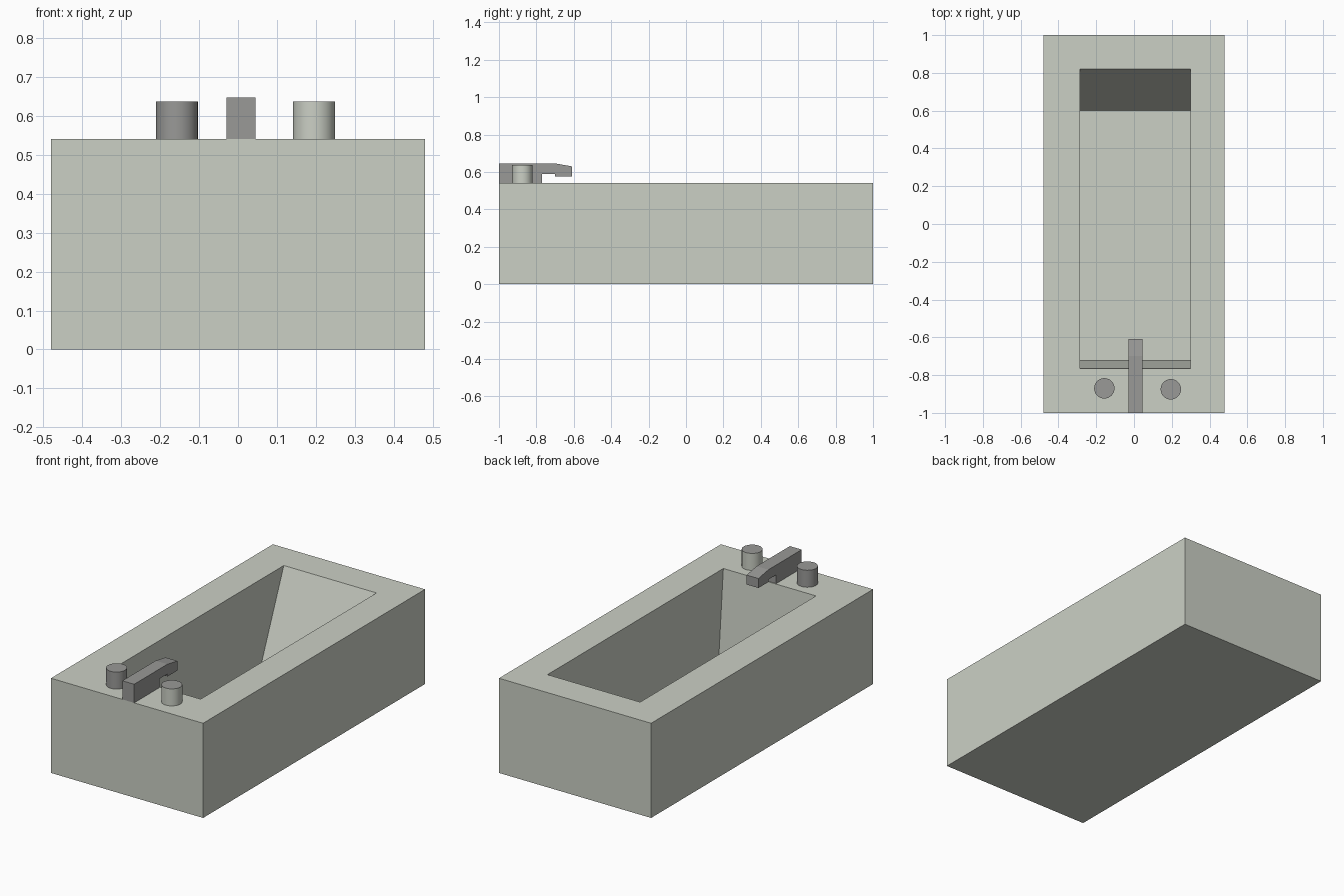
import bpy, bmesh

if "Cube" in bpy.data.objects:
    bpy.data.objects.remove(bpy.data.objects["Cube"])


def material(name, rgb):
    m = bpy.data.materials.new(name)
    m.diffuse_color = (*rgb, 1)
    m.use_nodes = True
    m.node_tree.nodes["Principled BSDF"].inputs["Base Color"].default_value = m.diffuse_color
    return m


ENAMEL = material("pale enamel", (0.60, 0.63, 0.56))
METAL = material("grey metal", (0.32, 0.32, 0.31))


def finish(name, bm, mats):
    bmesh.ops.recalc_face_normals(bm, faces=bm.faces)
    mesh = bpy.data.meshes.new(name)
    bm.to_mesh(mesh)
    bm.free()
    ob = bpy.data.objects.new(name, mesh)
    bpy.context.collection.objects.link(ob)
    for m in mats:
        mesh.materials.append(m)
    return ob


def ring(bm, x0, x1, y0, y1, z):
    return [bm.verts.new((x, y, z)) for x, y in ((x0, y0), (x1, y0), (x1, y1), (x0, y1))]


# Tub: outer box, flat rim, basin with vertical sides and sloping ends
bm = bmesh.new()
rings = [ring(bm, -0.48, 0.48, -1, 1, 0),
         ring(bm, -0.48, 0.48, -1, 1, 0.54),
         ring(bm, -0.285, 0.30, -0.765, 0.82, 0.54),
         ring(bm, -0.285, 0.30, -0.722, 0.602, 0.02)]
for a, b in zip(rings, rings[1:]):
    for i in range(4):
        j = (i + 1) % 4
        bm.faces.new((a[i], a[j], b[j], b[i]))
bm.faces.new(rings[0])
bm.faces.new(rings[-1])
finish("bathtub", bm, [ENAMEL])

# Spout: side profile extruded across x
profile = [(-1, 0.54), (-0.77, 0.54), (-0.77, 0.59), (-0.70, 0.59), (-0.70, 0.576),
           (-0.61, 0.576), (-0.61, 0.63), (-0.70, 0.646), (-1, 0.646)]
bm = bmesh.new()
face = bm.faces.new([bm.verts.new((-0.03, y, z)) for y, z in profile])
out = bmesh.ops.extrude_face_region(bm, geom=[face])
bmesh.ops.translate(bm, vec=(0.075, 0, 0),
                    verts=[v for v in out["geom"] if isinstance(v, bmesh.types.BMVert)])
finish("spout", bm, [METAL])

# Tap knobs: the right one has pale sides under a grey cap
for name, x, y, side in (("left_knob", -0.157, -0.87, 0), ("right_knob", 0.195, -0.875, 1)):
    bm = bmesh.new()
    bmesh.ops.create_cone(bm, cap_ends=True, segments=32, radius1=0.054, radius2=0.054, depth=0.098)
    bmesh.ops.translate(bm, vec=(x, y, 0.588), verts=bm.verts)
    bm.normal_update()
    for f in bm.faces:
        f.material_index = 0 if f.normal.z > 0.5 else side
        f.smooth = abs(f.normal.z) < 0.5
    for e in bm.edges:
        e.smooth = all(f.smooth for f in e.link_faces)
    finish(name, bm, [METAL, ENAMEL])
